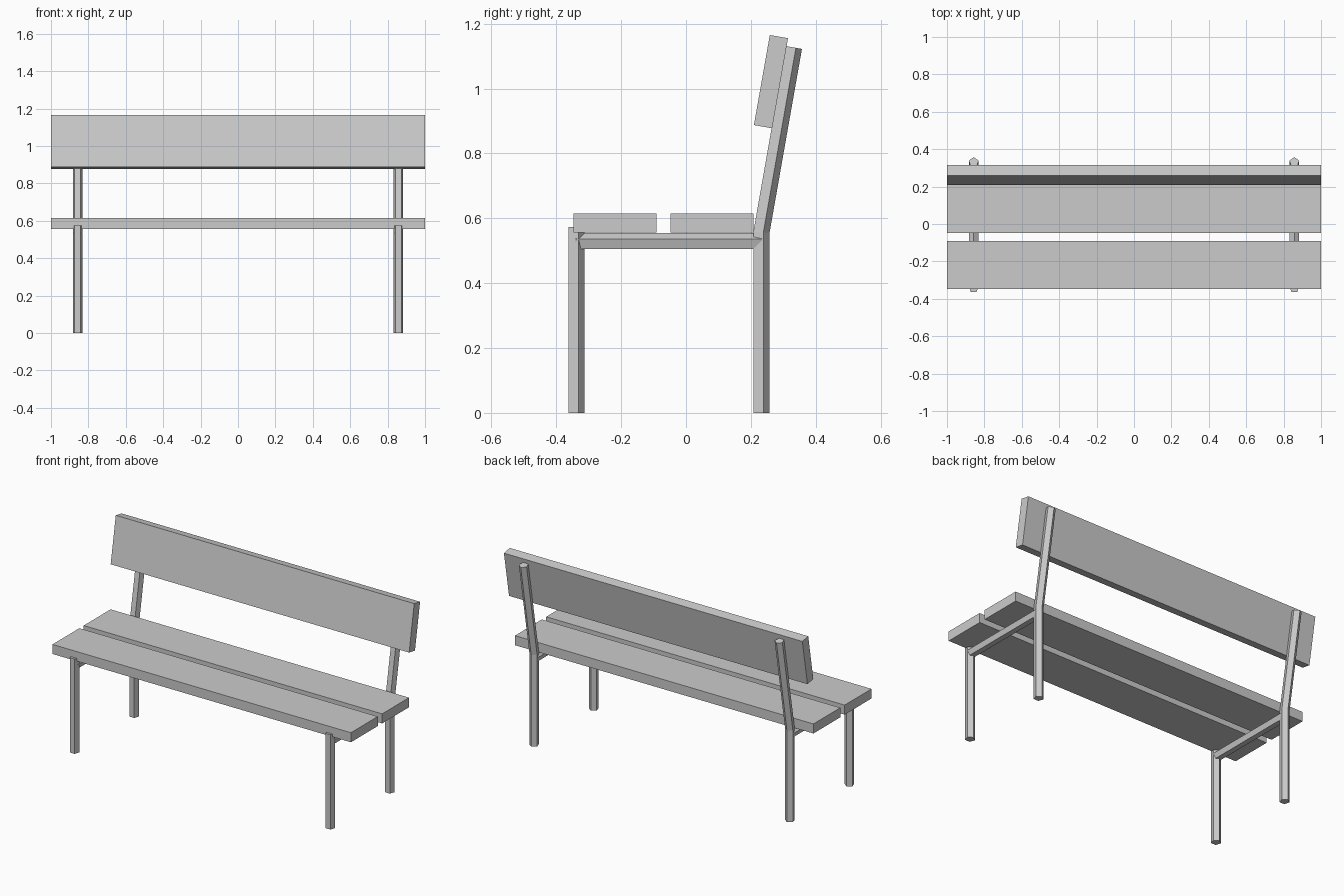
import bpy
import math
from mathutils import Vector, Matrix

old = bpy.data.objects.get("Cube")
if old:
    bpy.data.objects.remove(old, do_unlink=True)

grey = bpy.data.materials.new("light_grey")
grey.use_nodes = True
COLOUR = (0.6, 0.6, 0.6, 1)
grey.diffuse_color = COLOUR
grey.node_tree.nodes["Principled BSDF"].inputs["Base Color"].default_value = COLOUR

RADIUS = 0.0275
SIDES = 5
TILT = math.radians(10)


def make_object(name, verts, faces):
    mesh = bpy.data.meshes.new(name)
    mesh.from_pydata(verts, [], faces)
    mesh.materials.append(grey)
    obj = bpy.data.objects.new(name, mesh)
    bpy.context.collection.objects.link(obj)
    return obj


def plank(name, y, z, depth, height, tilt=0):
    """Full-width board, leaning back by the tilt."""
    bpy.ops.mesh.primitive_cube_add(size=1)
    obj = bpy.context.object
    obj.name = name
    obj.data.transform(Matrix.Translation((0, y, z))
                       @ Matrix.Rotation(-tilt, 4, "X")
                       @ Matrix.Diagonal((2, depth, height, 1)))
    obj.data.materials.append(grey)


def tube(name, x, path):
    """Five-sided tube along (y, z) points, with mitred bends."""
    points = [Vector(p) for p in path]
    dirs = [(b - a).normalized() for a, b in zip(points, points[1:])]
    verts = []
    for i, p in enumerate(points):
        before, after = dirs[max(i - 1, 0)], dirs[min(i, len(dirs) - 1)]
        along = (before + after).normalized()
        across = Vector((along.y, -along.x))
        stretch = 1 / along.dot(after)
        if abs(along.x) > 0.9:      # level tubes keep their ridge on top
            across = -across
        for k in range(SIDES):
            a = math.tau * k / SIDES
            offset = across * (RADIUS * math.cos(a) * stretch)
            verts.append((x + RADIUS * math.sin(a), p.x + offset.x, p.y + offset.y))
    faces = [(r + k, r + (k + 1) % SIDES, r + SIDES + (k + 1) % SIDES, r + SIDES + k)
             for r in range(0, SIDES * (len(points) - 1), SIDES) for k in range(SIDES)]
    last = SIDES * (len(points) - 1)
    faces += [tuple(reversed(range(SIDES))), tuple(range(last, last + SIDES))]
    obj = make_object(name, verts, faces)
    # Make every face point outward
    bpy.context.view_layer.objects.active = obj
    bpy.ops.object.select_all(action="DESELECT")
    obj.select_set(True)
    bpy.ops.object.mode_set(mode="EDIT")
    bpy.ops.mesh.select_all(action="SELECT")
    bpy.ops.mesh.normals_make_consistent(inside=False)
    bpy.ops.object.mode_set(mode="OBJECT")


# Seat and backrest boards
plank("seat_front_plank", -0.219, 0.586, 0.257, 0.058)
plank("seat_rear_plank", 0.080, 0.586, 0.257, 0.058)
plank("backrest_plank", 0.262, 1.0215, 0.057, 0.282, TILT)

# Leg frames at both ends
bend = Vector((0.230, 0.557))
post_top = bend + 0.579 * Vector((math.sin(TILT), math.cos(TILT)))
for side, x in (("left", 0.857), ("right", -0.857)):
    tube(side + "_front_leg", x, [(-0.340, 0), (-0.340, 0.574)])
    tube(side + "_rear_post", x, [(bend.x, 0), bend, post_top])
    tube(side + "_seat_rail", x, [(-0.340, 0.5275), (0.234, 0.5275)])
